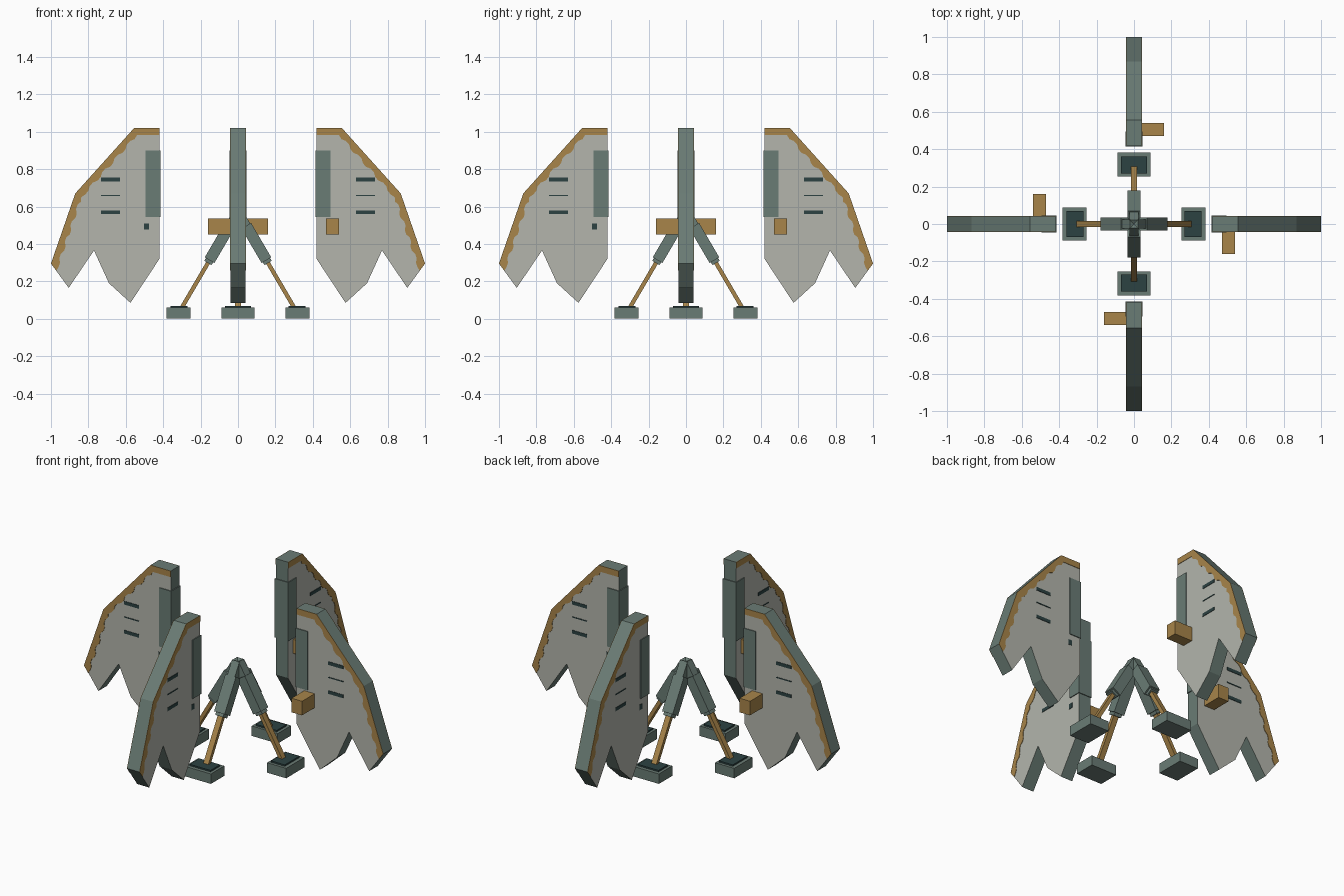
import bpy, bmesh, math
from mathutils import Matrix, Vector

if "Cube" in bpy.data.objects:
    bpy.data.objects.remove(bpy.data.objects["Cube"])


def material(name, rgb):
    lin = [((c / 255 + 0.055) / 1.055) ** 2.4 for c in rgb]
    m = bpy.data.materials.new(name)
    m.diffuse_color = (*lin, 1)
    m.use_nodes = True
    m.node_tree.nodes["Principled BSDF"].inputs["Base Color"].default_value = m.diffuse_color
    return m


PALE = material("pale grey", (179, 181, 172))
GREEN = material("grey green", (106, 124, 117))
GOLD = material("ochre", (168, 133, 74))
DARK = material("dark teal", (44, 66, 66))


def finish(bm, name, mats, turn):
    bmesh.ops.recalc_face_normals(bm, faces=bm.faces)
    bm.transform(Matrix.Rotation(turn, 4, 'Z'))
    me = bpy.data.meshes.new(name)
    bm.to_mesh(me)
    bm.free()
    for m in mats:
        me.materials.append(m)
    ob = bpy.data.objects.new(name, me)
    bpy.context.collection.objects.link(ob)
    return ob


def prism(name, profile, y0, y1, turn, side, rim=None):
    """Extrude an xz profile along y; rim faces may have their own colour."""
    bm = bmesh.new()
    a = [bm.verts.new((x, y0, z)) for x, z in profile]
    b = [bm.verts.new((x, y1, z)) for x, z in profile]
    bm.faces.new(a)
    bm.faces.new(b)
    for i in range(len(a)):
        j = (i + 1) % len(a)
        f = bm.faces.new((a[i], a[j], b[j], b[i]))
        f.material_index = 1 if rim else 0
    return finish(bm, name, [side, rim] if rim else [side], turn)


def box(name, x, y, z, turn, mat):
    return prism(name, [(x[0], z[0]), (x[1], z[0]), (x[1], z[1]), (x[0], z[1])],
                 y[0], y[1], turn, mat)


def strut(name, p, q, wide, deep, turn, mat):
    """Square bar between two xz points."""
    p, q = Vector(p), Vector(q)
    d = (q - p).normalized()
    n = Vector((-d.y, d.x)) * wide / 2
    return prism(name, [p + n, q + n, q - n, p - n], -deep / 2, deep / 2, turn, mat)


FIN = [(0.42, 1.02), (0.555, 1.02), (0.87, 0.67), (1.0, 0.295), (0.905, 0.165),
       (0.77, 0.365), (0.69, 0.19), (0.575, 0.085), (0.42, 0.32)]
INNER = [(0.42, 0.983), (0.54, 0.983), (0.838, 0.65), (0.972, 0.257)]

# Trim outline: straight outer edge, scalloped inner edge
TRIM = list(FIN[:4])
for i in (3, 2, 1):
    p, q = Vector(INNER[i]), Vector(INNER[i - 1])
    d = (q - p).normalized()
    n = Vector((-d.y, d.x))
    steps = 18 if i > 1 else 1
    for s in range(steps):
        bump = 0.006 * (1 if s % 4 in (1, 2) else -1) if s else 0
        TRIM.append(tuple(p.lerp(q, s / steps) + n * bump))
TRIM.append(INNER[0])

for k in range(4):
    t = k * math.pi / 2

    # Fin with pale sides and green rim
    prism(f"fin_{k}", FIN, -0.04, 0.04, t, PALE, GREEN)
    box(f"fin_inner_panel_{k}", (0.415, 0.495), (-0.045, 0.045), (0.545, 0.9), t, GREEN)
    box(f"fin_side_block_{k}", (0.47, 0.54), (-0.16, -0.04), (0.45, 0.535), t, GOLD)
    box(f"fin_small_mark_{k}", (0.477, 0.503), (0.04, 0.042), (0.478, 0.51), t, DARK)

    # Painted trim and vents on both sides
    for side, s in (("left", 1), ("right", -1)):
        y = (0.04 * s, 0.0425 * s)
        prism(f"fin_trim_{side}_{k}", TRIM, *y, t, GOLD)
        for v, (z, h) in enumerate(((0.745, 0.01), (0.659, 0.003), (0.57, 0.01))):
            box(f"fin_vent_{side}_{v}_{k}", (0.632, 0.732), y, (z - h, z + h), t, DARK)

    # Landing leg
    strut(f"leg_top_{k}", (0.0, 0.57), (0.06, 0.47), 0.05, 0.05, t, GREEN)
    strut(f"leg_upper_{k}", (0.044, 0.497), (0.152, 0.313), 0.06, 0.07, t, GREEN)
    strut(f"leg_collar_{k}", (0.14, 0.333), (0.161, 0.298), 0.045, 0.052, t, GREEN)
    strut(f"leg_rod_{k}", (0.15, 0.316), (0.303, 0.055), 0.022, 0.034, t, GOLD)

    # Foot
    box(f"foot_{k}", (0.255, 0.383), (-0.087, 0.087), (0.0, 0.06), t, GREEN)
    box(f"foot_pad_{k}", (0.27, 0.362), (-0.07, 0.07), (0.06, 0.069), t, DARK)
